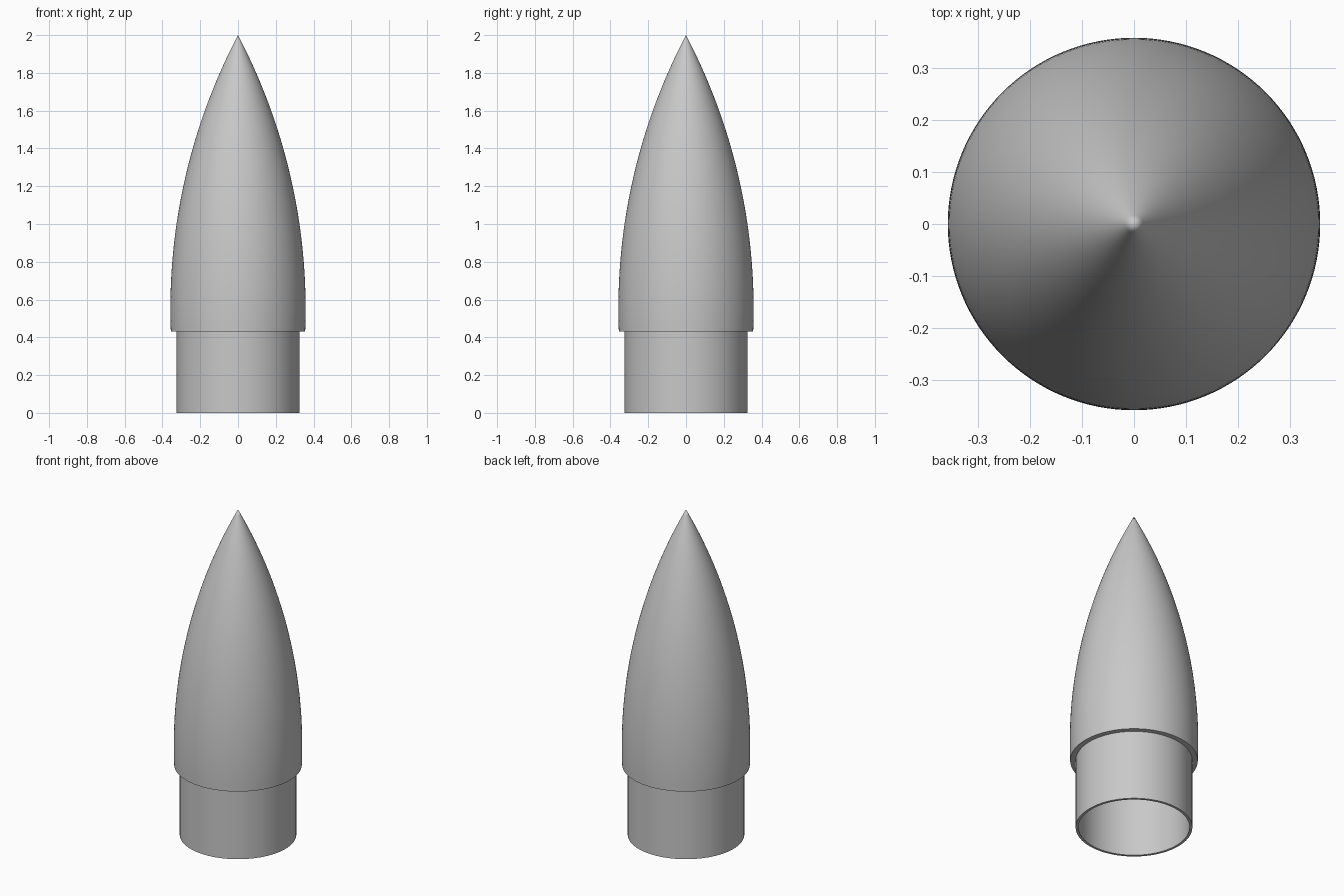
import bpy
import bmesh
import math

cube = bpy.data.objects.get("Cube")
if cube:
    bpy.data.objects.remove(cube, do_unlink=True)

SEGMENTS = 128
RINGS = 48
HEIGHT = 2.0
LIP_Z = 0.43          # underside of the ogive
WIDEST_Z = 0.55       # height of the greatest radius
MAX_R = 0.358
SHOULDER_R = 0.325
WALL = 0.015

grey = bpy.data.materials.new("plain grey")
grey.use_nodes = True
colour = (0.58, 0.58, 0.58, 1)
grey.diffuse_color = colour
grey.node_tree.nodes["Principled BSDF"].inputs["Base Color"].default_value = colour


def ogive_radius(z):
    """Radius of the circular-arc nose at height z."""
    length = HEIGHT - WIDEST_Z
    arc = (MAX_R ** 2 + length ** 2) / (2 * MAX_R)
    return max(0, math.sqrt(arc ** 2 - (z - WIDEST_Z) ** 2) + MAX_R - arc)


def lathe(name, profile):
    """Revolve a (radius, z) profile about the z axis."""
    bm = bmesh.new()
    verts = [bm.verts.new((r, 0, z)) for r, z in profile]
    edges = [bm.edges.new(pair) for pair in zip(verts, verts[1:])]
    bmesh.ops.spin(bm, geom=verts + edges, cent=(0, 0, 0), axis=(0, 0, 1),
                   angle=2 * math.pi, steps=SEGMENTS, use_duplicate=False)
    bmesh.ops.remove_doubles(bm, verts=bm.verts, dist=0.0001)
    bmesh.ops.recalc_face_normals(bm, faces=bm.faces)
    mesh = bpy.data.meshes.new(name)
    bm.to_mesh(mesh)
    bm.free()
    mesh.materials.append(grey)
    obj = bpy.data.objects.new(name, mesh)
    bpy.context.collection.objects.link(obj)
    bpy.ops.object.select_all(action="DESELECT")
    obj.select_set(True)
    bpy.context.view_layer.objects.active = obj
    bpy.ops.object.shade_smooth_by_angle(angle=math.radians(30))
    return obj


# Outer skin from the pointed tip down to the lip
heights = [HEIGHT + (LIP_Z - HEIGHT) * i / RINGS for i in range(RINGS + 1)]
outer = [(ogive_radius(z), z) for z in heights]

# Stepped-in shoulder with an open, thin-walled end
bore = SHOULDER_R - WALL
shoulder = [(SHOULDER_R, LIP_Z), (SHOULDER_R, 0), (bore, 0)]

# Hollow inside that follows the skin above the bore
inner_tip = HEIGHT - 2 * WALL
inner = []
for z in reversed(heights):
    r = ogive_radius(z) - WALL
    if 0 < r and z < inner_tip:
        inner.append((min(bore, r), z))
inner.append((0, inner_tip))

lathe("nose_cone_shell", outer + shoulder + inner)
